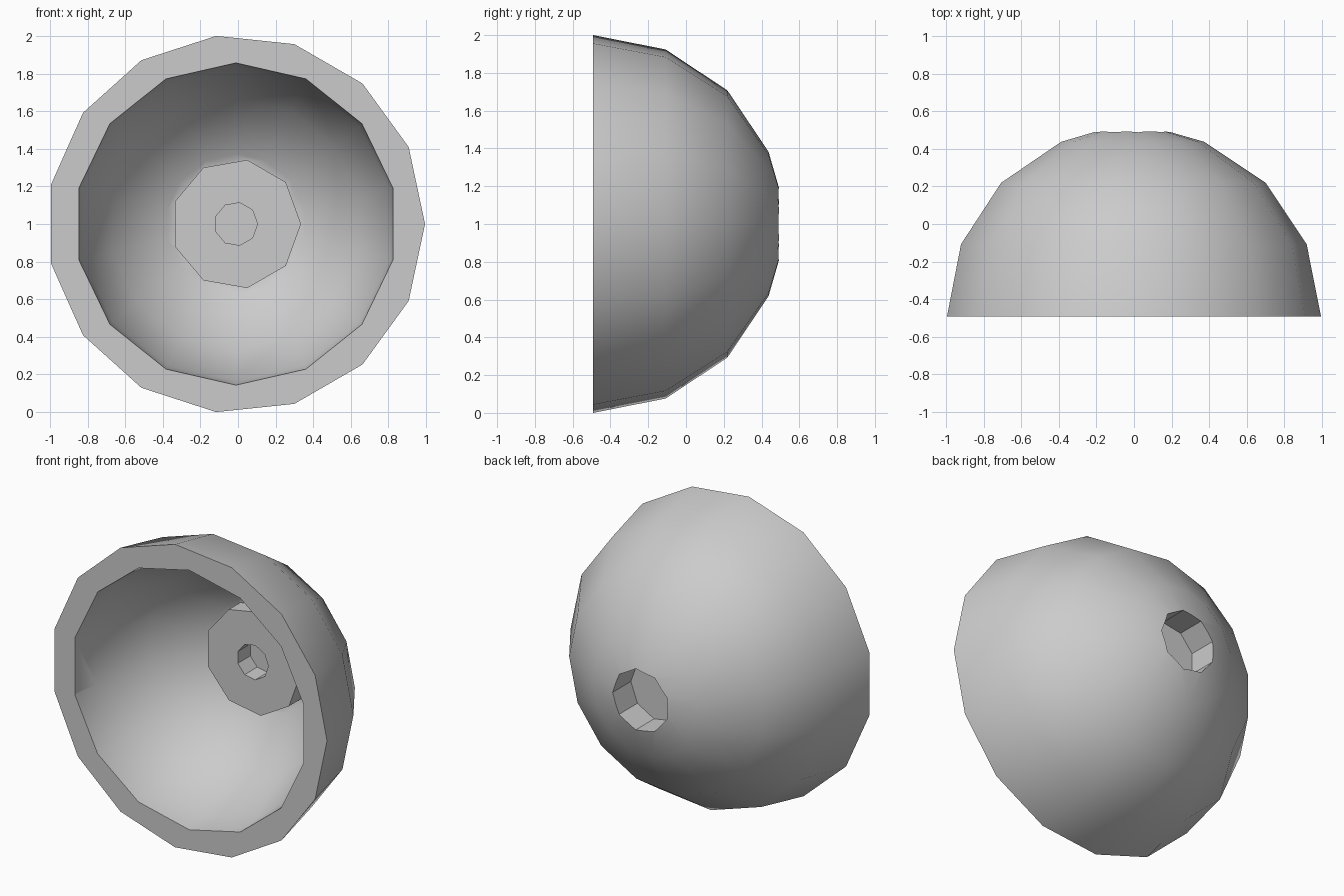
import bpy
import bmesh
from math import sin, cos, pi, radians

scene_cube = bpy.data.objects.get("Cube")
if scene_cube:
    bpy.data.objects.remove(scene_cube, do_unlink=True)

AXIS_X, RIM_Y, AXIS_Z = -0.011, -0.492, 1.0
OUTER_R, INNER_R = 1.0055, 0.857

grey = bpy.data.materials.new("light_grey")
grey.use_nodes = True
colour = (0.6, 0.6, 0.6, 1)
grey.diffuse_color = colour
grey.node_tree.nodes["Principled BSDF"].inputs["Base Color"].default_value = colour


def lathe(name, profile, sides, half_turn=False):
    """Revolve (radius, depth) points, from axis to axis, around the y direction."""
    bm = bmesh.new()
    rings = []
    for r, depth in profile:
        ring = []
        for i in range(sides):
            a = 2 * pi * (i + 0.5 * half_turn) / sides
            ring.append(bm.verts.new((AXIS_X + r * cos(a), RIM_Y + depth, AXIS_Z + r * sin(a))))
        rings.append(ring)
    for a, b in zip(rings, rings[1:]):
        for i in range(sides):
            j = (i + 1) % sides
            bm.faces.new((a[i], a[j], b[j], b[i]))
    bmesh.ops.remove_doubles(bm, verts=bm.verts, dist=0.0001)
    bmesh.ops.recalc_face_normals(bm, faces=bm.faces)
    mesh = bpy.data.meshes.new(name)
    bm.to_mesh(mesh)
    bm.free()
    mesh.materials.append(grey)
    obj = bpy.data.objects.new(name, mesh)
    bpy.context.collection.objects.link(obj)
    return obj


def cylinder(name, r, near, far):
    return lathe(name, [(0, near), (r, near), (r, far), (0, far)], 9)


def combine(target, tool, operation):
    mod = target.modifiers.new(tool.name, 'BOOLEAN')
    mod.object, mod.operation, mod.solver = tool, operation, 'EXACT'
    bpy.context.view_layer.objects.active = target
    bpy.ops.object.modifier_apply(modifier=mod.name)
    bpy.data.objects.remove(tool, do_unlink=True)


def arc(radius, angles):
    return [(radius * cos(radians(a)), radius * sin(radians(a))) for a in angles]


# Outer half dome
dome = lathe("dome_shell",
             [(0, 0)] + arc(OUTER_R, (0, 22.5, 45, 67.5)) + [(0.19, 0.985), (0, 1.0)], 15)

# Hollow inside, running slightly past the rim
step = 180 / 7
cavity = lathe("cavity_cutter",
               [(0, -0.05), (0.862, -0.05)]
               + arc(INNER_R, (step * 0.5, step * 1.5, step * 2.5)) + [(0, INNER_R)],
               14, half_turn=True)
combine(dome, cavity, 'DIFFERENCE')

# Mounting boss inside, its through hole and the recess at the back
combine(dome, cylinder("boss", 0.346, 0.66, 0.85), 'UNION')
combine(dome, cylinder("bore_cutter", 0.115, 0.5, 0.9), 'DIFFERENCE')
combine(dome, cylinder("recess_cutter", 0.205, 0.79, 1.1), 'DIFFERENCE')

# Smooth curved skin with crisp rim and hole edges
bpy.ops.object.select_all(action='DESELECT')
dome.select_set(True)
bpy.context.view_layer.objects.active = dome
bpy.ops.object.shade_smooth_by_angle(angle=radians(32))
